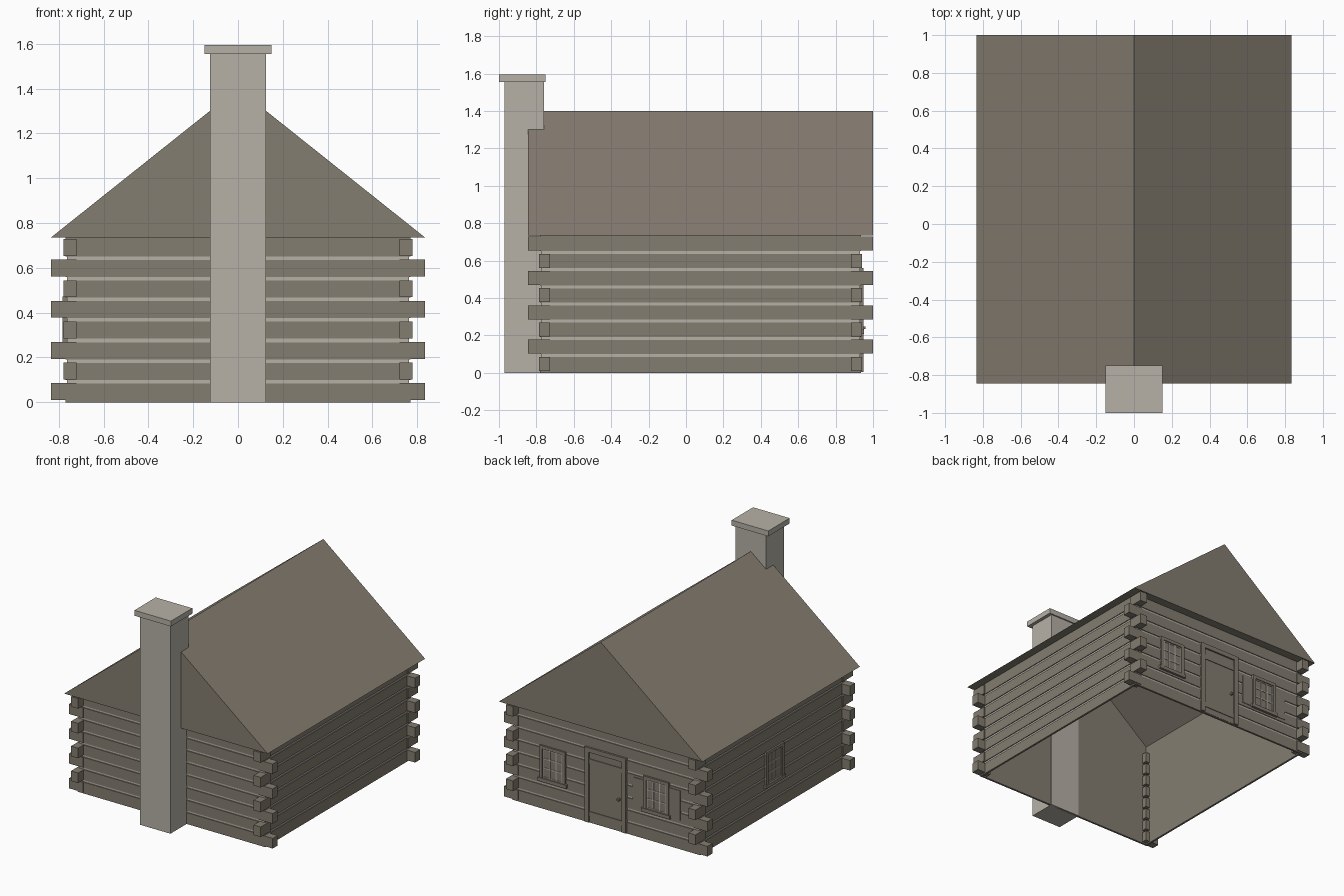
import bpy

cube = bpy.data.objects.get("Cube")
if cube:
    bpy.data.objects.remove(cube, do_unlink=True)


def material(name, color):
    m = bpy.data.materials.new(name)
    m.use_nodes = True
    rgba = (*color, 1)
    m.diffuse_color = rgba
    m.node_tree.nodes["Principled BSDF"].inputs["Base Color"].default_value = rgba
    return m


LOG = material("weathered log", (0.23, 0.205, 0.163))
ROOF = material("roof brown", (0.238, 0.207, 0.168))
STONE = material("pale stone", (0.47, 0.44, 0.385))


def make(name, verts, faces, mat):
    mesh = bpy.data.meshes.new(name)
    mesh.from_pydata(verts, [], faces)
    mesh.materials.append(mat)
    ob = bpy.data.objects.new(name, mesh)
    bpy.context.collection.objects.link(ob)
    return ob


def boxes(name, ranges, mat):
    """One object from many boxes given as (x0, x1, y0, y1, z0, z1)."""
    verts, faces = [], []
    for x0, x1, y0, y1, z0, z1 in ranges:
        x0, x1 = sorted((x0, x1))
        y0, y1 = sorted((y0, y1))
        b = len(verts)
        verts += [(x, y, z) for z in (z0, z1) for x, y in ((x0, y0), (x1, y0), (x1, y1), (x0, y1))]
        faces += [(b + 3, b + 2, b + 1, b), (b + 4, b + 5, b + 6, b + 7)]
        faces += [(b + i, b + (i + 1) % 4, b + 4 + (i + 1) % 4, b + 4 + i) for i in range(4)]
    return make(name, verts, faces, mat)


# Main dimensions
CY = 0.0775                    # middle of the walls in y
WX, WY = 0.77, 0.8575          # wall half sizes
EX, EY0, EY1 = 0.835, -0.845, 1.0
EAVE, RIDGE = 0.735, 1.4
PITCH, ROWS = EAVE / 8, 8
LINE = 0.015                   # wall thickness


def ring(out, inn, z0, z1):
    """Four boxes around the house, from inset out to inset inn."""
    ax, ay, bx, by = WX - out, WY - out, WX - inn, WY - inn
    parts = []
    for s in (-1, 1):
        parts.append((-ax, ax, CY + s * by, CY + s * ay, z0, z1))
        parts.append((s * bx, s * ax, CY - by, CY + by, z0, z1))
    return parts


# Wall logs and the pale filling between them
logs, filling = [], []
for i in range(ROWS):
    low = i * PITCH + (0.008 if i else 0)
    high = (i + 1) * PITCH - (0.008 if i < ROWS - 1 else 0)
    logs += ring(0, LINE, low, high)
    if i:
        filling += ring(0.006, LINE - 0.001, i * PITCH - 0.008, i * PITCH + 0.008)
boxes("wall_logs", logs, LOG)
boxes("log_filling", filling, STONE)

# Projecting log ends, alternating in direction
ends = []
for i in range(ROWS):
    z0 = 0.01 + i * PITCH
    for sx in (-1, 1):
        for sy in (-1, 1):
            ox, oy = (EX, 0.864) if i % 2 == 0 else (0.778, 0.9225)
            ends.append((sx * 0.72, sx * ox, CY + sy * 0.805, CY + sy * oy, z0, z0 + 0.075))
boxes("log_ends", ends, LOG)

# Inner lining, open below and reaching the underside of the roof
lx, ly = WX - LINE, WY - LINE
top = EAVE + (RIDGE - EAVE) * (1 - lx / EX)
outline = [(-lx, 0), (lx, 0), (lx, top), (0, RIDGE), (-lx, top)]
verts = [(x, CY + s * ly, z) for s in (-1, 1) for x, z in outline]
make("inner_lining", verts, [(0, 1, 2, 3, 4), (9, 8, 7, 6, 5), (1, 6, 7, 2), (0, 4, 9, 5)], LOG)

# Roof slopes, gables and soffit
tri = [(-EX, EAVE), (EX, EAVE), (0, RIDGE)]
rv = [(x, y, z) for y in (EY0, EY1) for x, z in tri]
make("roof_slopes", rv, [(1, 4, 5, 2), (2, 5, 3, 0)], ROOF)
make("gables", rv, [(0, 1, 2), (5, 4, 3)], LOG)
sv = [(-EX, EY0), (EX, EY0), (EX, EY1), (-EX, EY1),
      (-lx, CY - ly), (lx, CY - ly), (lx, CY + ly), (-lx, CY + ly)]
make("soffit", [(x, y, EAVE) for x, y in sv],
     [(i, 4 + i, 4 + (i + 1) % 4, (i + 1) % 4) for i in range(4)], LOG)

# Chimney and its cap
boxes("chimney", [(-0.125, 0.125, -0.97, -0.76, 0, 1.555)], STONE)
boxes("chimney_cap", [(-0.15, 0.15, -1, -0.75, 1.555, 1.595)], STONE)


def on_back(u0, u1, d0, d1, z0, z1):
    y = CY + WY
    return (u0, u1, y + d0, y + d1, z0, z1)


def on_side(u0, u1, d0, d1, z0, z1):
    return (-WX - d0, -WX - d1, u0, u1, z0, z1)


def window(name, place, c):
    w, z0, z1, f = 0.105, 0.215, 0.472, 0.024
    frame = [place(c - w, c - w + f, -0.01, 0.013, z0, z1),
             place(c + w - f, c + w, -0.01, 0.013, z0, z1),
             place(c - w + f, c + w - f, -0.01, 0.013, z1 - f, z1),
             place(c - w - 0.012, c + w + 0.012, -0.01, 0.018, z0 - 0.008, z0 + 0.018)]
    boxes(name + "_frame", frame, LOG)
    gw, b, t = w - f, z0 + 0.018, z1 - f
    boxes(name + "_panes", [place(c - gw, c + gw, -0.008, 0.002, b, t)], LOG)
    bars = []
    for k in range(4):
        u = c - gw + 0.004 + k * (2 * gw - 0.008) / 3
        z = b + 0.004 + k * (t - b - 0.008) / 3
        bars.append(place(u - 0.004, u + 0.004, 0, 0.006, b, t))
        bars.append(place(c - gw, c + gw, 0, 0.0055, z - 0.004, z + 0.004))
    boxes(name + "_bars", bars, STONE)


window("left_back_window", on_back, 0.435)
window("right_back_window", on_back, -0.415)
window("side_window", on_side, 0.07)

# Flat boards beside one window
boxes("window_boards", [on_back(-0.415 + s * 0.105, -0.415 + s * 0.195, -0.01, 0.004, 0.215, 0.435)
                        for s in (-1, 1)], LOG)

# Door with frame, battens and knob
dx, dt, jw = 0.17, 0.56, 0.034
boxes("door_frame", [on_back(-dx, -dx + jw, -0.01, 0.014, 0.005, dt),
                     on_back(dx - jw, dx, -0.01, 0.014, 0.005, dt),
                     on_back(jw - dx, dx - jw, -0.01, 0.014, dt - jw, dt)], LOG)
boxes("door", [on_back(jw - dx, dx - jw, -0.01, 0.002, 0.005, dt - jw)], LOG)
boxes("door_battens", [on_back(jw - dx, dx - jw, 0, 0.007, z, z + 0.035) for z in (0.05, 0.44)], LOG)
boxes("door_knob", [on_back(-0.118, -0.103, 0, 0.024, 0.233, 0.248)], LOG)
